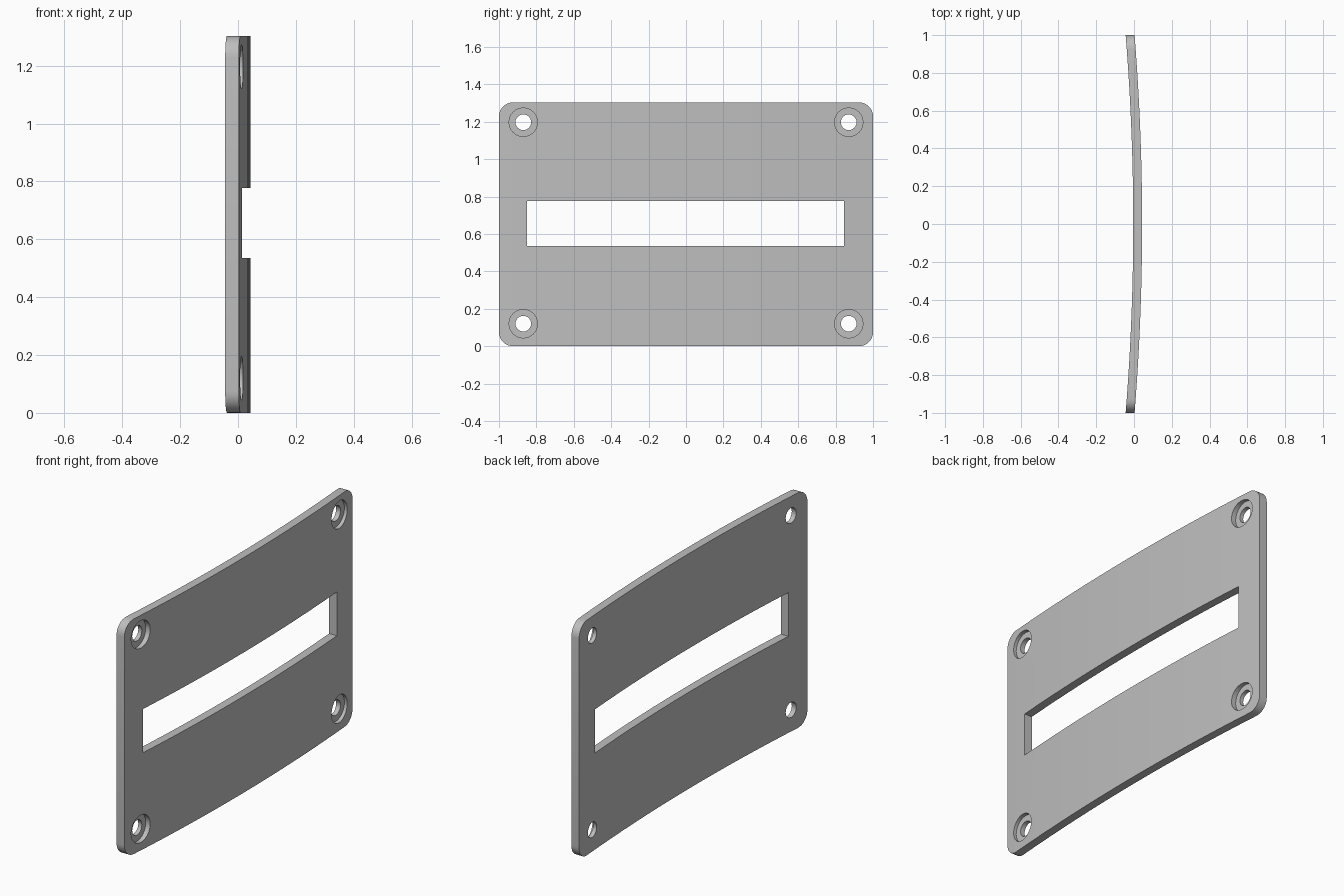
import bpy, bmesh, math
from math import sin, cos, pi

if "Cube" in bpy.data.objects:
    bpy.data.objects.remove(bpy.data.objects["Cube"])

HEIGHT = 1.303
CREST = 0.043            # outermost x of the curved face
SAG = 0.04               # drop of the curve from middle to ends
THICK = 0.047
RADIUS = (1 + SAG ** 2) / (2 * SAG)

grey = bpy.data.materials.new("plain grey")
grey.use_nodes = True
colour = (0.52, 0.52, 0.52, 1)
grey.diffuse_color = colour
grey.node_tree.nodes["Principled BSDF"].inputs["Base Color"].default_value = colour


def prism(name, points, direction):
    """Extrude a closed outline of 3D points along a direction."""
    bm = bmesh.new()
    face = bm.faces.new([bm.verts.new(p) for p in points])
    out = bmesh.ops.extrude_face_region(bm, geom=[face])
    moved = [v for v in out["geom"] if isinstance(v, bmesh.types.BMVert)]
    bmesh.ops.translate(bm, verts=moved, vec=direction)
    bmesh.ops.recalc_face_normals(bm, faces=bm.faces)
    mesh = bpy.data.meshes.new(name)
    bm.to_mesh(mesh)
    bm.free()
    obj = bpy.data.objects.new(name, mesh)
    bpy.context.collection.objects.link(obj)
    mesh.materials.append(grey)
    return obj


def carve(target, cutter, operation):
    """Apply a boolean and remove the cutter."""
    cutter.hide_render = True
    mod = target.modifiers.new("carve", "BOOLEAN")
    mod.operation, mod.object, mod.solver = operation, cutter, "EXACT"
    bpy.context.view_layer.objects.active = target
    bpy.ops.object.modifier_apply(modifier=mod.name)
    bpy.data.objects.remove(cutter)


def arc(radius, steps=18, reach=1.05):
    """Points along the shallow curve, from front to back."""
    half = math.asin(reach / RADIUS)
    angles = [half * (2 * i / steps - 1) for i in range(steps + 1)]
    return [(CREST - RADIUS + radius * cos(a), radius * sin(a), -0.1) for a in angles]


def disc(y, z, radius, x, steps=32):
    return [(x, y + radius * cos(2 * pi * i / steps), z + radius * sin(2 * pi * i / steps))
            for i in range(steps)]


# Curved slab
plate = prism("curved_plate", arc(RADIUS) + arc(RADIUS - THICK)[::-1], (0, 0, HEIGHT + 0.2))

# Rounded outline trims the slab
r = 0.075
corners = [(1 - r, HEIGHT - r), (r - 1, HEIGHT - r), (r - 1, r), (1 - r, r)]
outline = [(-0.3, y + r * cos((k + i / 8) * pi / 2), z + r * sin((k + i / 8) * pi / 2))
           for k, (y, z) in enumerate(corners) for i in range(9)]
carve(plate, prism("outline_cutter", outline, (0.6, 0, 0)), "INTERSECT")

# Long window slot
slot = [(-0.3, y, z) for y, z in ((-0.85, 0.535), (0.845, 0.535), (0.845, 0.777), (-0.85, 0.777))]
carve(plate, prism("slot_cutter", slot, (0.6, 0, 0)), "DIFFERENCE")

# Counterbored screw holes, recessed from the outer face
for y in (-0.87, 0.87):
    for z in (0.12, 1.197):
        carve(plate, prism("hole_cutter", disc(y, z, 0.042, -0.3), (0.6, 0, 0)), "DIFFERENCE")
        carve(plate, prism("recess_cutter", disc(y, z, 0.076, -0.01), (0.3, 0, 0)), "DIFFERENCE")

bpy.ops.object.select_all(action="DESELECT")
plate.select_set(True)
bpy.context.view_layer.objects.active = plate
bpy.ops.object.shade_smooth_by_angle(angle=math.radians(30))
